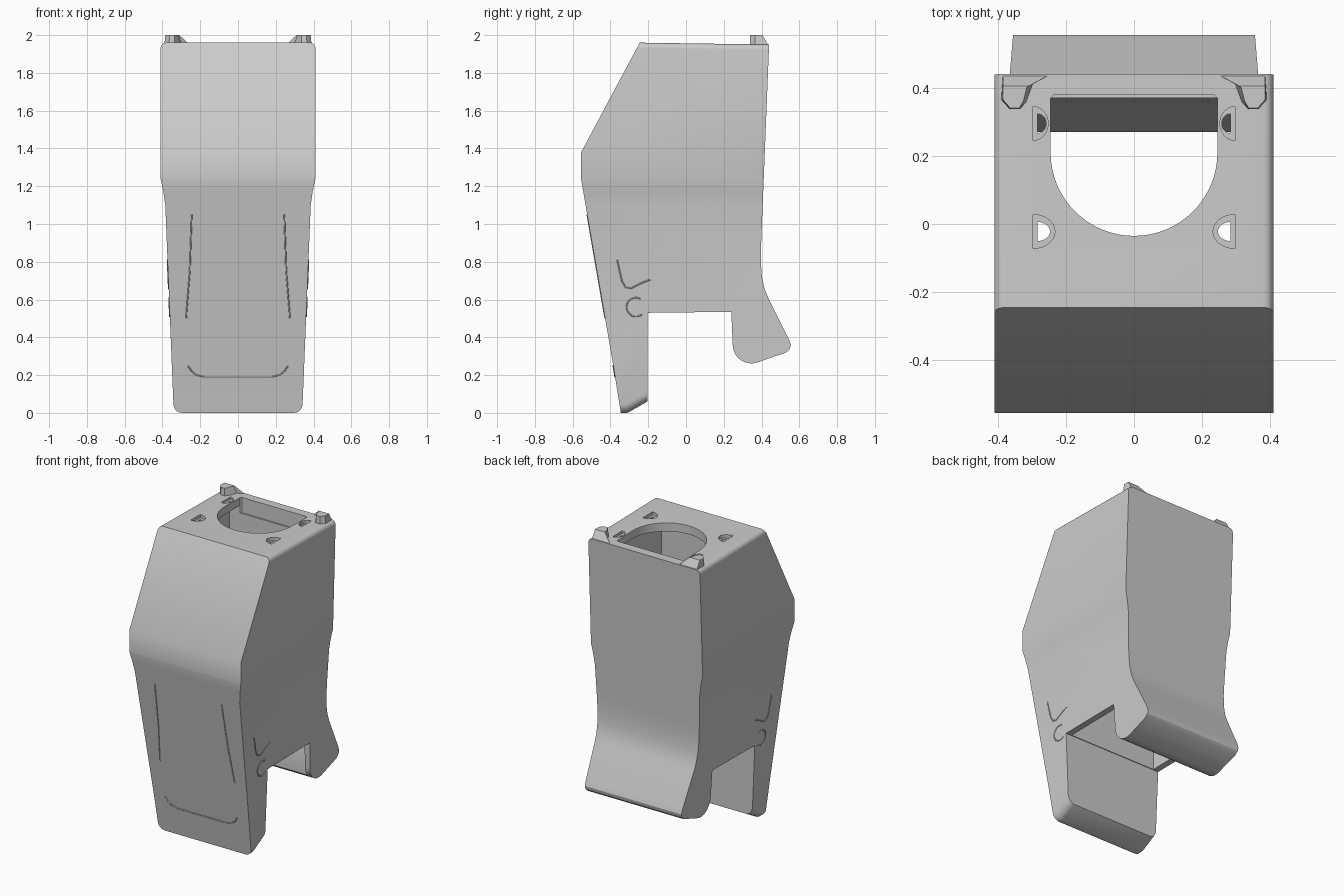
import bpy, bmesh, math
from mathutils import Vector

if "Cube" in bpy.data.objects:
    bpy.data.objects.remove(bpy.data.objects["Cube"])

grey = bpy.data.materials.new("plain grey")
grey.use_nodes = True
colour = (0.6, 0.6, 0.6, 1)
grey.diffuse_color = colour
grey.node_tree.nodes["Principled BSDF"].inputs["Base Color"].default_value = colour


def lerp_table(table, z):
    for (z0, a), (z1, b) in zip(table, table[1:]):
        if z <= z1:
            return a + (b - a) * (z - z0) / (z1 - z0)
    return table[-1][1]


def half_width(z):
    return lerp_table([(0, 0.34), (1.1, 0.385), (1.17, 0.395), (1.24, 0.41)], z)


def front_y(z):
    return lerp_table([(0, -0.345), (0.25, -0.385), (1.235, -0.555)], z)


def loft(bottom, top):
    """Closed solid between two matching outlines."""
    bm = bmesh.new()
    a = [bm.verts.new(p) for p in bottom]
    b = [bm.verts.new(p) for p in top]
    bm.faces.new(a)
    bm.faces.new(b)
    for i in range(len(a)):
        j = (i + 1) % len(a)
        bm.faces.new((a[i], a[j], b[j], b[i]))
    bmesh.ops.recalc_face_normals(bm, faces=bm.faces)
    return bm


def across(profile, half):
    return loft([(-half, y, z) for y, z in profile], [(half, y, z) for y, z in profile])


def upright(outline, z0, z1):
    return loft([(x, y, z0) for x, y in outline], [(x, y, z1) for x, y in outline])


def add(name, bm):
    mesh = bpy.data.meshes.new(name)
    bm.to_mesh(mesh)
    bm.free()
    obj = bpy.data.objects.new(name, mesh)
    bpy.context.collection.objects.link(obj)
    mesh.materials.append(grey)
    return obj


def arc(cx, cy, r, start, end, steps):
    angles = [math.radians(start + (end - start) * i / steps) for i in range(steps + 1)]
    return [(cx + r * math.cos(a), cy + r * math.sin(a)) for a in angles]


# Body: side profile, widened towards the top
profile = [(-0.245, 1.96), (-0.555, 1.38), (-0.555, 1.235), (-0.385, 0.25),
           (-0.345, 0), (-0.31, 0), (-0.205, 0.06), (-0.205, 0.53), (0.24, 0.535)]
profile += arc(0.347, 0.362, 0.1, 180, 285, 10)
profile += [(0.53, 0.32), (0.55, 0.34), (0.555, 0.36), (0.545, 0.39), (0.435, 0.61),
            (0.415, 0.66), (0.402, 0.72), (0.396, 0.8), (0.398, 0.9), (0.44, 1.95)]
bm = across(profile, 0.5)
for z in (1.1, 1.17, 1.24):
    bmesh.ops.bisect_plane(bm, geom=bm.verts[:] + bm.edges[:] + bm.faces[:],
                           plane_co=(0, 0, z), plane_no=(0, 0, 1))
for v in bm.verts:
    v.co.x = math.copysign(half_width(v.co.z), v.co.x)


def side_edges(test):
    return [e for e in bm.edges if abs(e.verts[0].co.x - e.verts[1].co.x) < 0.1
            and all(test(v.co) for v in e.verts)]


# Rounded roof edges and front toe corners
for edges, size in ((side_edges(lambda c: c.z > 1.9), 0.03),
                    (side_edges(lambda c: c.z < 0.07), 0.045)):
    bmesh.ops.bevel(bm, geom=edges, offset=size, segments=5, profile=0.5,
                    affect='EDGES', clamp_overlap=False)
body = add("body_shell", bm)

# Cutters: inner cavity, roof opening, four half-round sockets
cutters = [add("cavity_cutter", across(
    [(-0.2, 0.5), (0.1, 0.5), (0.1, 0.1), (0.27, 0.1), (0.27, 0.47),
     (0.34, 0.66), (0.365, 0.8), (0.37, 1.9), (-0.2, 1.9)], 0.32))]
opening = arc(0, 0.21, 0.245, 180, 360, 32) + [(0.245, 0.37), (0.235, 0.38),
                                               (-0.235, 0.38), (-0.245, 0.37)]
cutters.append(add("opening_cutter", upright(opening, 1.85, 2.1)))
for side in (-1, 1):
    for y, depth in ((-0.022, 0.065), (0.295, 0.045)):
        for r, flat, bottom in ((0.05, 0.297, 1.935), (0.028, 0.283, 1.85)):
            half = arc(0, 0, r, 90, 270, 16)
            stretch = depth / 0.05
            outline = [(side * (flat + px * stretch), y + py) for px, py in half]
            cutters.append(add("socket_cutter", upright(outline, bottom, 2.1)))

for cutter in cutters:
    mod = body.modifiers.new("cut", 'BOOLEAN')
    mod.operation = 'DIFFERENCE'
    mod.solver = 'EXACT'
    mod.object = cutter
bpy.context.view_layer.update()
cut_mesh = bpy.data.meshes.new_from_object(body.evaluated_get(bpy.context.evaluated_depsgraph_get()))
body.modifiers.clear()
body.data = cut_mesh
cut_mesh.materials.clear()
cut_mesh.materials.append(grey)
for cutter in cutters:
    bpy.data.objects.remove(cutter)
smooth = [body]

# Roof clips at the back corners
base = [(0.385, 0.437), (0.25, 0.437), (0.295, 0.415), (0.315, 0.36), (0.335, 0.337),
        (0.365, 0.337), (0.39, 0.365)]
crown = [(0.385, 0.405), (0.31, 0.405), (0.315, 0.4), (0.325, 0.36), (0.337, 0.34),
         (0.363, 0.34), (0.385, 0.365)]
for side, label in ((1, "left"), (-1, "right")):
    clip = loft([(side * x, y, 1.945) for x, y in base], [(side * x, y, 2) for x, y in crown])
    smooth.append(add(label + "_roof_clip", clip))


def rib(name, points):
    """Thin raised line lying on the surface."""
    curve = bpy.data.curves.new(name, 'CURVE')
    curve.dimensions = '3D'
    curve.bevel_depth = 0.004
    curve.bevel_resolution = 1
    spline = curve.splines.new('POLY')
    spline.points.add(len(points) - 1)
    for p, co in zip(spline.points, points):
        p.co = (*co, 1)
    curve.materials.append(grey)
    bpy.context.collection.objects.link(bpy.data.objects.new(name, curve))


# Front crease lines
def on_front(points):
    return [(x, front_y(z), z) for x, z in points]


bend = [(0.18, 0.19), (0.22, 0.2), (0.245, 0.22), (0.265, 0.25)]
rib("toe_crease", on_front([(-x, z) for x, z in reversed(bend)] + bend))
for side, label in ((1, "left"), (-1, "right")):
    rib(label + "_front_crease", on_front([(side * 0.245, 1.05), (side * 0.255, 0.75),
                                           (side * 0.275, 0.5)]))
    # Side crease and pivot ring
    for name, line in (("side_crease", [(-0.365, 0.81), (-0.34, 0.7), (-0.32, 0.665),
                                        (-0.29, 0.66), (-0.23, 0.69), (-0.19, 0.705)]),
                       ("pivot_ring", arc(-0.265, 0.56, 0.05, 60, 310, 16))):
        rib(f"{label}_{name}", [(side * half_width(z), y, z) for y, z in line])

# Smooth shading with sharp edges kept
bpy.ops.object.select_all(action='DESELECT')
for obj in smooth:
    obj.select_set(True)
bpy.context.view_layer.objects.active = body
bpy.ops.object.shade_smooth_by_angle(angle=math.radians(30))
